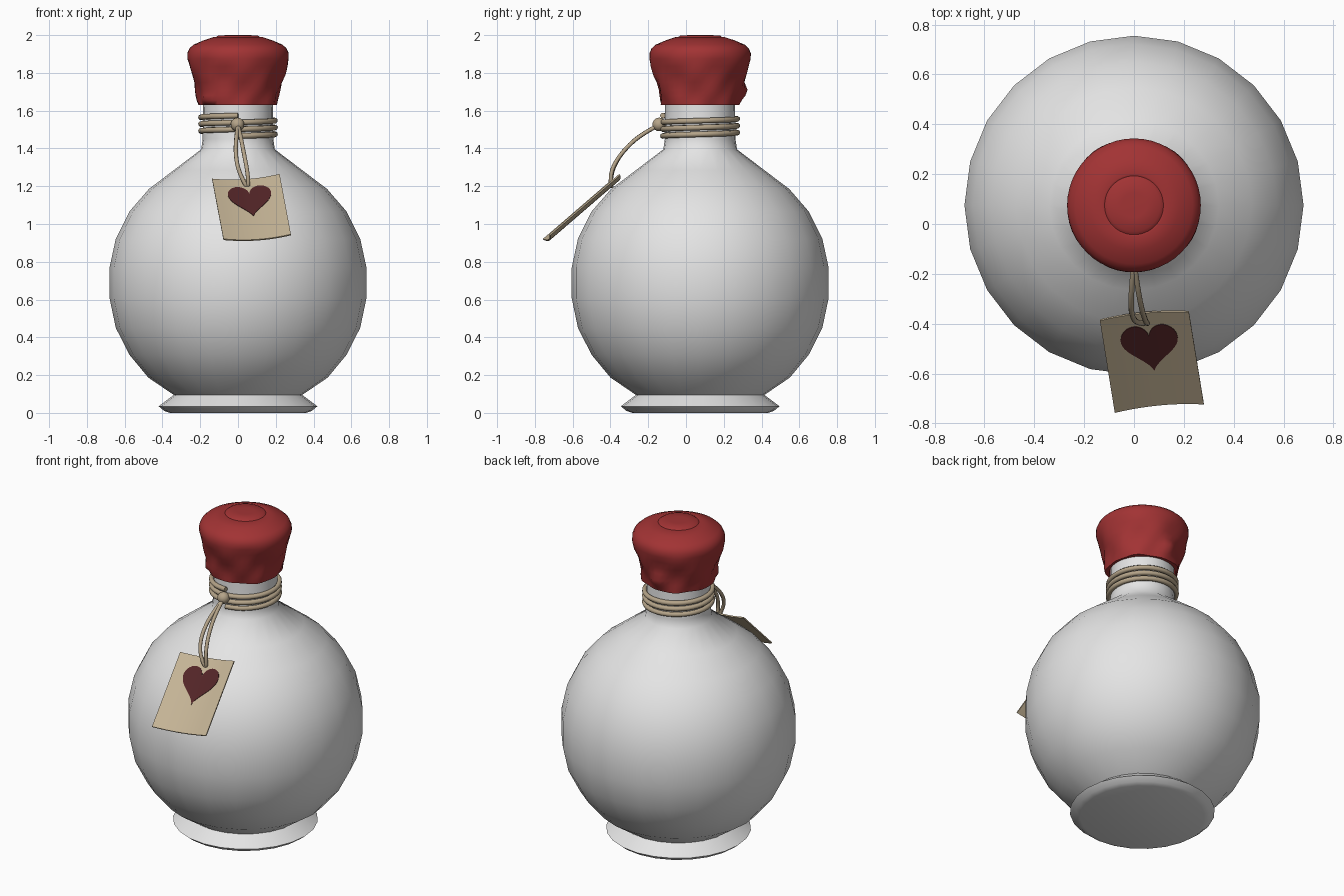
import bpy, bmesh, math
from mathutils import Vector

if "Cube" in bpy.data.objects:
    bpy.data.objects.remove(bpy.data.objects["Cube"])

AXIS_Y = 0.075  # the bottle stands slightly behind the origin


def material(name, rgb):
    m = bpy.data.materials.new(name)
    m.diffuse_color = (*rgb, 1)
    m.use_nodes = True
    m.node_tree.nodes["Principled BSDF"].inputs["Base Color"].default_value = m.diffuse_color
    return m


WHITE = material("white_ceramic", (0.78, 0.78, 0.78))
RED = material("red_wax", (0.36, 0.033, 0.034))
TWINE = material("twine_tan", (0.46, 0.37, 0.25))
PAPER = material("kraft_paper", (0.55, 0.45, 0.30))
HEART = material("dark_red", (0.085, 0.018, 0.02))


def finish(name, bm, mat, angle=60):
    bmesh.ops.recalc_face_normals(bm, faces=bm.faces)
    me = bpy.data.meshes.new(name)
    bm.to_mesh(me)
    bm.free()
    me.materials.append(mat)
    ob = bpy.data.objects.new(name, me)
    bpy.context.collection.objects.link(ob)
    bpy.ops.object.select_all(action='DESELECT')
    ob.select_set(True)
    bpy.context.view_layer.objects.active = ob
    bpy.ops.object.shade_smooth_by_angle(angle=math.radians(angle))
    return ob


def lathe(name, profile, sides, mat, wobble=lambda a, r, z: 0):
    """Turn a (radius, height) profile round the bottle axis, capping both ends."""
    bm = bmesh.new()
    rings = []
    for r, z in profile:
        ring = []
        for i in range(sides):
            a = 2 * math.pi * i / sides
            rr = r + wobble(a, r, z)
            ring.append(bm.verts.new((rr * math.cos(a), AXIS_Y + rr * math.sin(a), z)))
        rings.append(ring)
    for lo, hi in zip(rings, rings[1:]):
        for i in range(sides):
            j = (i + 1) % sides
            bm.faces.new((lo[i], lo[j], hi[j], hi[i]))
    bm.faces.new(rings[0])
    bm.faces.new(rings[-1])
    return finish(name, bm, mat)


# round bottle with flared foot and straight neck
lathe("bottle", [
    (0.36, 0.0), (0.39, 0.01), (0.42, 0.035), (0.34, 0.095), (0.475, 0.187),
    (0.575, 0.308), (0.647, 0.45), (0.68, 0.607), (0.68, 0.77), (0.647, 0.922),
    (0.575, 1.066), (0.472, 1.185), (0.34, 1.285), (0.195, 1.395), (0.187, 1.45),
    (0.184, 1.70)], 24, WHITE)


# dipped wax cap: wrinkled skirt below a rounded top
def wrinkles(a, r, z):
    if r < 0.2 or z > 1.9:
        return 0
    w = 0.006 * math.sin(5 * a + 22 * z) + 0.004 * math.sin(9 * a - 30 * z)
    for a0, z0, height in ((math.pi / 2, 1.70, 0.022), (math.radians(222), 1.66, 0.03)):
        w += height * math.exp(-((a - a0) / 0.2) ** 2 - ((z - z0) / 0.03) ** 2)
    return w * min(1, (1.9 - z) / 0.1)


lathe("wax_cap", [
    (0.183, 1.70), (0.19, 1.63), (0.208, 1.63), (0.213, 1.655), (0.217, 1.68),
    (0.223, 1.71), (0.232, 1.75), (0.245, 1.79), (0.258, 1.835), (0.268, 1.875),
    (0.268, 1.905), (0.257, 1.93), (0.236, 1.949), (0.18, 1.973), (0.125, 1.991),
    (0.118, 1.988), (0.105, 1.998), (0.05, 2.0)], 48, RED, wrinkles)


# twine: three turns round the neck, a knot, and a hanging loop
def cord(name, points, radius):
    cu = bpy.data.curves.new(name, 'CURVE')
    cu.dimensions = '3D'
    cu.bevel_depth = radius
    cu.bevel_resolution = 2
    cu.resolution_u = 6
    cu.use_fill_caps = True
    sp = cu.splines.new('NURBS')
    sp.points.add(len(points) - 1)
    for p, co in zip(sp.points, points):
        p.co = (*co, 1)
    sp.order_u = 3
    sp.use_endpoint_u = True
    cu.materials.append(TWINE)
    ob = bpy.data.objects.new(name, cu)
    bpy.context.collection.objects.link(ob)


TURNS, STEPS = 3, 24
helix = []
for i in range(TURNS * STEPS + 1):
    t = i / STEPS
    a = 2 * math.pi * t - math.pi / 2
    helix.append((0.198 * math.cos(a), AXIS_Y + 0.198 * math.sin(a), 1.466 + 0.036 * t))
cord("neck_twine", helix, 0.015)

cord("tag_loop", [
    (0.0, -0.15, 1.52), (-0.008, -0.24, 1.475), (-0.014, -0.34, 1.38), (0.0, -0.39, 1.29),
    (0.035, -0.40, 1.215), (0.048, -0.392, 1.195), (0.056, -0.40, 1.215),
    (0.048, -0.395, 1.29), (0.03, -0.34, 1.38), (0.012, -0.24, 1.475), (0.0, -0.15, 1.52)], 0.011)

bm = bmesh.new()
bmesh.ops.create_uvsphere(bm, u_segments=16, v_segments=10, radius=0.036)
bmesh.ops.translate(bm, verts=bm.verts, vec=(-0.003, -0.142, 1.527))
finish("knot", bm, TWINE)

# paper tag: a tilted sheet bowed gently towards the bottle
CORNER = Vector((-0.137, -0.385, 1.237))
ACROSS = Vector((0.357, 0.034, 0.025))
DOWN = Vector((0.060, -0.370, -0.319))
OUT = DOWN.cross(ACROSS).normalized()
if OUT.z < 0:
    OUT = -OUT


def on_tag(u, v, lift):
    return CORNER + ACROSS * u + DOWN * v + OUT * (lift - 0.02 * 4 * u * (1 - u))


def plate(name, columns, bottom, top, mat):
    """Thin sheet on the tag surface; columns are (u, v_start, v_end)."""
    bm = bmesh.new()
    rows = [[bm.verts.new(on_tag(u, v, h)) for v, h in
             ((v0, bottom), (v1, bottom), (v1, top), (v0, top))] for u, v0, v1 in columns]
    for a, b in zip(rows, rows[1:]):
        for k in range(4):
            m = (k + 1) % 4
            bm.faces.new((a[k], a[m], b[m], b[k]))
    bm.faces.new(rows[0])
    bm.faces.new(rows[-1])
    return finish(name, bm, mat, 30)


plate("paper_tag", [(i / 10, 0, 1) for i in range(11)], -0.004, 0.004, PAPER)


# heart printed on the tag, cut into upright columns
def heart_height(t):
    return 13 * math.cos(t) - 5 * math.cos(2 * t) - 2 * math.cos(3 * t) - math.cos(4 * t)


columns = []
for i in range(-14, 15):
    t = abs(i) / 14 * math.pi / 2 * 0.985
    x = math.copysign(math.sin(t) ** 3, i)
    top_v, low_v = (0.335 - heart_height(t) * 0.0172, 0.335 - heart_height(math.pi - t) * 0.0172)
    columns.append((0.51 + 0.32 * x, top_v, low_v))
plate("heart", columns, 0.003, 0.007, HEART)
